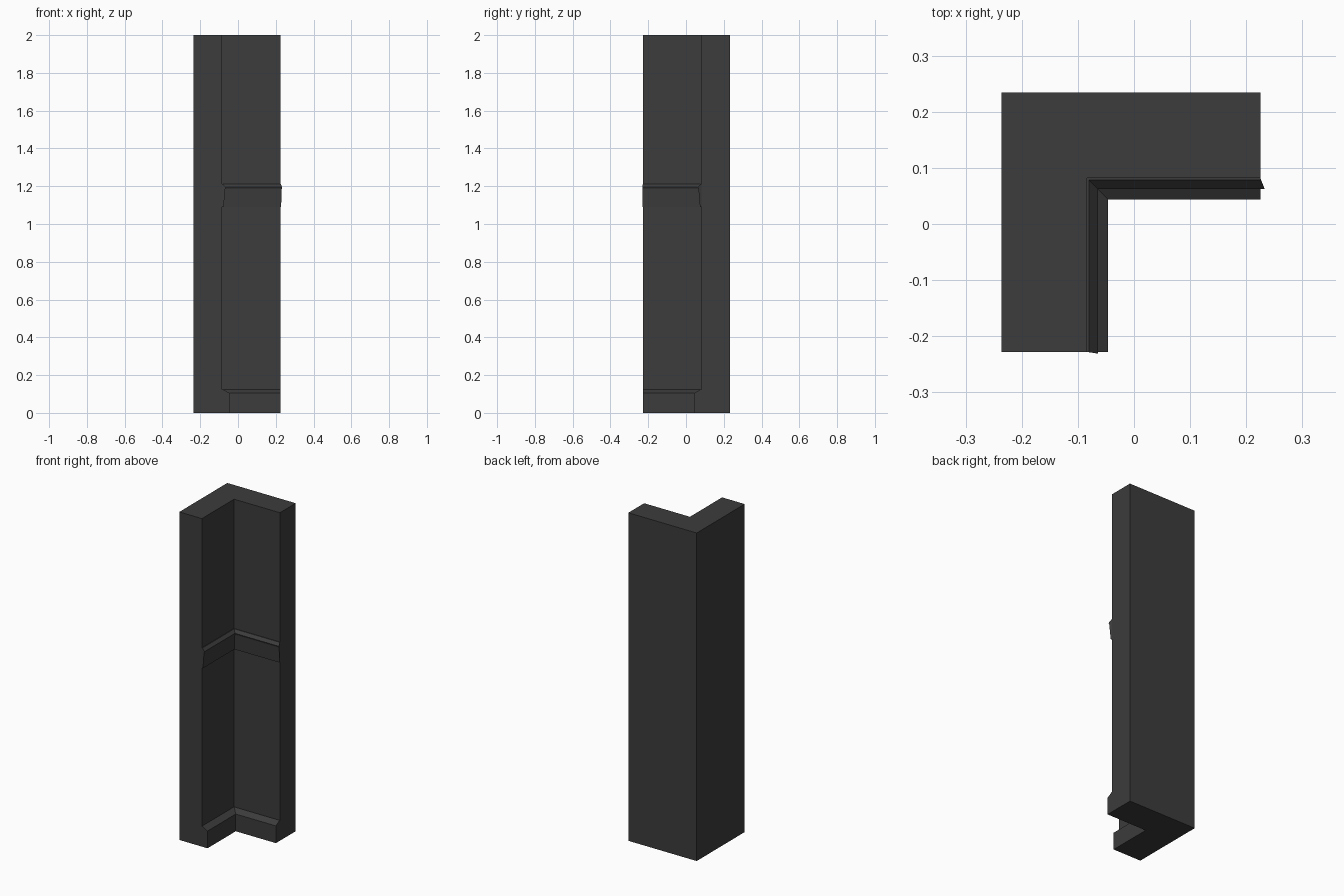
import bpy, bmesh, math

cube = bpy.data.objects.get("Cube")
if cube:
    bpy.data.objects.remove(cube, do_unlink=True)

# Inner corner of the walls and the free ends of the two legs
CORNER_X, CORNER_Y = -0.084, 0.082
END_X, END_Y = 0.225, -0.228

charcoal = bpy.data.materials.new("charcoal_grey")
charcoal.use_nodes = True
colour = (0.045, 0.045, 0.045, 1)
charcoal.diffuse_color = colour
shader = charcoal.node_tree.nodes["Principled BSDF"]
shader.inputs["Base Color"].default_value = colour
shader.inputs["Roughness"].default_value = 0.8


def sweep(name, profile, flare_x=0, flare_y=0):
    """Sweep (distance from wall, height) round the mitred inner corner."""
    bm = bmesh.new()
    rings = [[], [], []]
    for d, z in profile:
        x, y = CORNER_X + d, CORNER_Y - d
        rings[0].append(bm.verts.new((x, END_Y - flare_y * d, z)))
        rings[1].append(bm.verts.new((x, y, z)))
        rings[2].append(bm.verts.new((END_X + flare_x * d, y, z)))
    n = len(profile)
    for a, b in zip(rings, rings[1:]):
        for i in range(n):
            j = (i + 1) % n
            bm.faces.new((a[i], a[j], b[j], b[i]))
    bm.faces.new(rings[0])
    bm.faces.new(rings[2])
    # Merge the coplanar mitre halves into clean L-shaped faces
    bmesh.ops.dissolve_limit(bm, angle_limit=math.radians(1),
                             verts=bm.verts, edges=bm.edges)
    bmesh.ops.recalc_face_normals(bm, faces=bm.faces)
    mesh = bpy.data.meshes.new(name)
    bm.to_mesh(mesh)
    bm.free()
    mesh.materials.append(charcoal)
    obj = bpy.data.objects.new(name, mesh)
    bpy.context.collection.objects.link(obj)
    return obj


# Thick corner wall
sweep("corner_wall", [(-0.152, 0), (0, 0), (0, 2), (-0.152, 2)])

# Skirting board with sloped top
sweep("baseboard", [(0, 0), (0.038, 0), (0.038, 0.105),
                    (0.005, 0.124), (0, 0.124)])

# Chair rail with leaning face and a projecting lip, ends slightly flared
sweep("chair_rail", [(0, 1.09), (0.008, 1.09), (0.016, 1.185),
                     (0.02, 1.195), (0.004, 1.212), (0, 1.212)],
      flare_x=0.4, flare_y=0.15)
